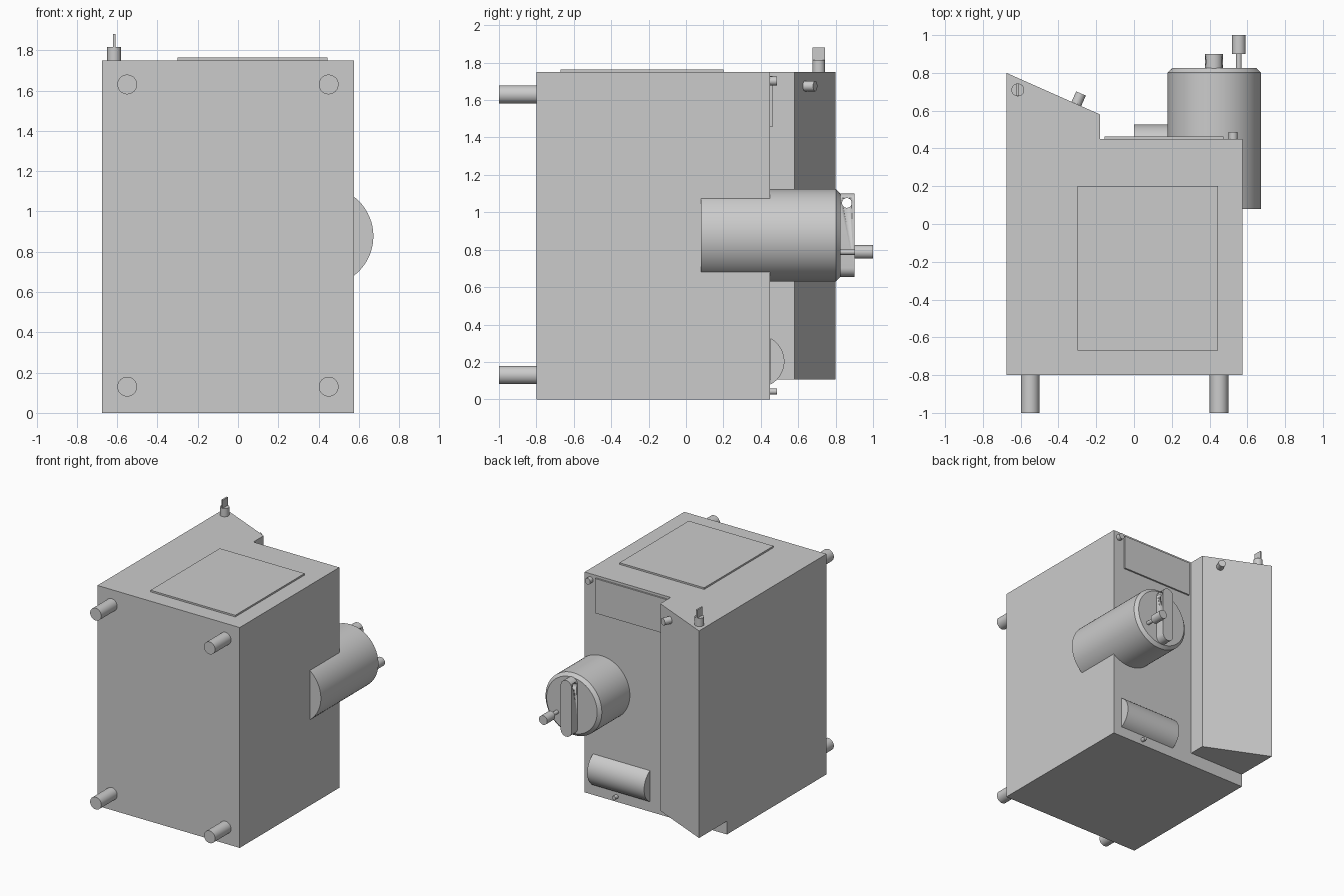
import bpy, bmesh
from math import sin, cos, pi, radians
from mathutils import Vector

cube = bpy.data.objects.get("Cube")
if cube:
    bpy.data.objects.remove(cube, do_unlink=True)

grey = bpy.data.materials.new("plain grey")
grey.use_nodes = True
colour = (0.6, 0.6, 0.6, 1)
grey.diffuse_color = colour
grey.node_tree.nodes["Principled BSDF"].inputs["Base Color"].default_value = colour


def finish(name, bm, smooth=False):
    bmesh.ops.recalc_face_normals(bm, faces=bm.faces)
    mesh = bpy.data.meshes.new(name)
    bm.to_mesh(mesh)
    bm.free()
    mesh.materials.append(grey)
    obj = bpy.data.objects.new(name, mesh)
    bpy.context.collection.objects.link(obj)
    bpy.ops.object.select_all(action="DESELECT")
    obj.select_set(True)
    bpy.context.view_layer.objects.active = obj
    if smooth:
        bpy.ops.object.shade_smooth_by_angle(angle=radians(30))
    return obj


def prism(name, points, sweep, smooth=False):
    """Extrude a flat outline along a vector."""
    bm = bmesh.new()
    face = bm.faces.new([bm.verts.new(p) for p in points])
    moved = bmesh.ops.extrude_face_region(bm, geom=[face], use_keep_orig=True)["geom"]
    bmesh.ops.translate(bm, vec=sweep, verts=[v for v in moved if isinstance(v, bmesh.types.BMVert)])
    return finish(name, bm, smooth)


def box(name, low, high):
    (a, b, c), (d, e, f) = low, high
    return prism(name, [(a, b, c), (d, b, c), (d, e, c), (a, e, c)], (0, 0, f - c))


def turned(name, base, axis, profile, sides=48):
    """Closed round part from (radius, distance along axis) pairs."""
    bm = bmesh.new()
    turn = Vector(axis).to_track_quat("Z", "Y")
    rings = []
    for r, t in profile:
        rings.append([bm.verts.new(Vector(base) + turn @ Vector(
            (r * cos(2 * pi * i / sides), r * sin(2 * pi * i / sides), t))) for i in range(sides)])
    for lower, upper in zip(rings, rings[1:]):
        for i in range(sides):
            j = (i + 1) % sides
            bm.faces.new((lower[i], lower[j], upper[j], upper[i]))
    bm.faces.new(rings[0])
    bm.faces.new(rings[-1])
    return finish(name, bm, True)


def rod(name, base, axis, radius, length):
    return turned(name, base, axis, [(radius, 0), (radius, length)], 32)


BACK = (0, 1, 0)

# Main cabinet with the slanted rear column
box("cabinet", (-0.675, -0.8, 0), (0.575, 0.45, 1.75))
prism("rear_column", [(-0.675, 0.45, 0.105), (-0.18, 0.45, 0.105),
                      (-0.18, 0.58, 0.105), (-0.675, 0.8, 0.105)], (0, 0, 1.645))

# Thin panels
box("top_panel", (-0.3, -0.67, 1.75), (0.445, 0.2, 1.763))
box("rear_panel", (-0.155, 0.45, 1.455), (0.475, 0.463, 1.73))

# Front pegs
for side, x in (("right", -0.55), ("left", 0.45)):
    for level, z in (("lower", 0.13), ("upper", 1.63)):
        rod(f"{level}_{side}_peg", (x, -0.8, z), (0, -1, 0), 0.049, 0.2)

# Drum with a chamfered rim
turned("drum", (0.425, 0.08, 0.877), BACK,
       [(0.247, 0), (0.247, 0.722), (0.222, 0.745)], 64)

# Crank bar with rounded ends and a cross hole
outline = []
for end in (0, 1):
    for i in range(17):
        a = pi * end + pi * i / 16
        outline.append((0.423 + 0.048 * cos(a), 0.82,
                        0.878 + (-0.175 if end else 0.175) + 0.048 * sin(a)))
bar = prism("crank_bar", outline, (0, 0.08, 0), True)
cutter = rod("hole_cutter", (0.3, 0.86, 1.05), (1, 0, 0), 0.026, 0.25)
cutter.hide_render = True
hole = bar.modifiers.new("hole", "BOOLEAN")
hole.operation = "DIFFERENCE"
hole.solver = "EXACT"
hole.object = cutter
bpy.context.view_layer.objects.active = bar
bpy.ops.object.modifier_apply(modifier=hole.name)
bpy.data.objects.remove(cutter, do_unlink=True)

# Crank handle
turned("crank_handle", (0.555, 0.82, 0.788), BACK,
       [(0.015, 0), (0.015, 0.08), (0.036, 0.08), (0.036, 0.18)], 32)

# Rounded tray on the lower back
arc = [radians(-62 + 124 * i / 24) for i in range(25)]
prism("tray", [(0, 0.386 + 0.14 * cos(a), 0.203 + 0.14 * sin(a)) for a in arc], (0.5, 0, 0), True)

# Small buttons on the back
rod("upper_button", (0.525, 0.45, 1.702), BACK, 0.024, 0.036)
rod("lower_button", (0.295, 0.45, 0.042), BACK, 0.016, 0.036)

# Knob on the slanted face
rod("slant_knob", (-0.305, 0.636, 1.675), (0.406, 0.914, 0), 0.028, 0.06)

# Key switch on the top
rod("switch_base", (-0.615, 0.71, 1.75), (0, 0, 1), 0.034, 0.065)
box("switch_key", (-0.621, 0.677, 1.815), (-0.609, 0.743, 1.88))
